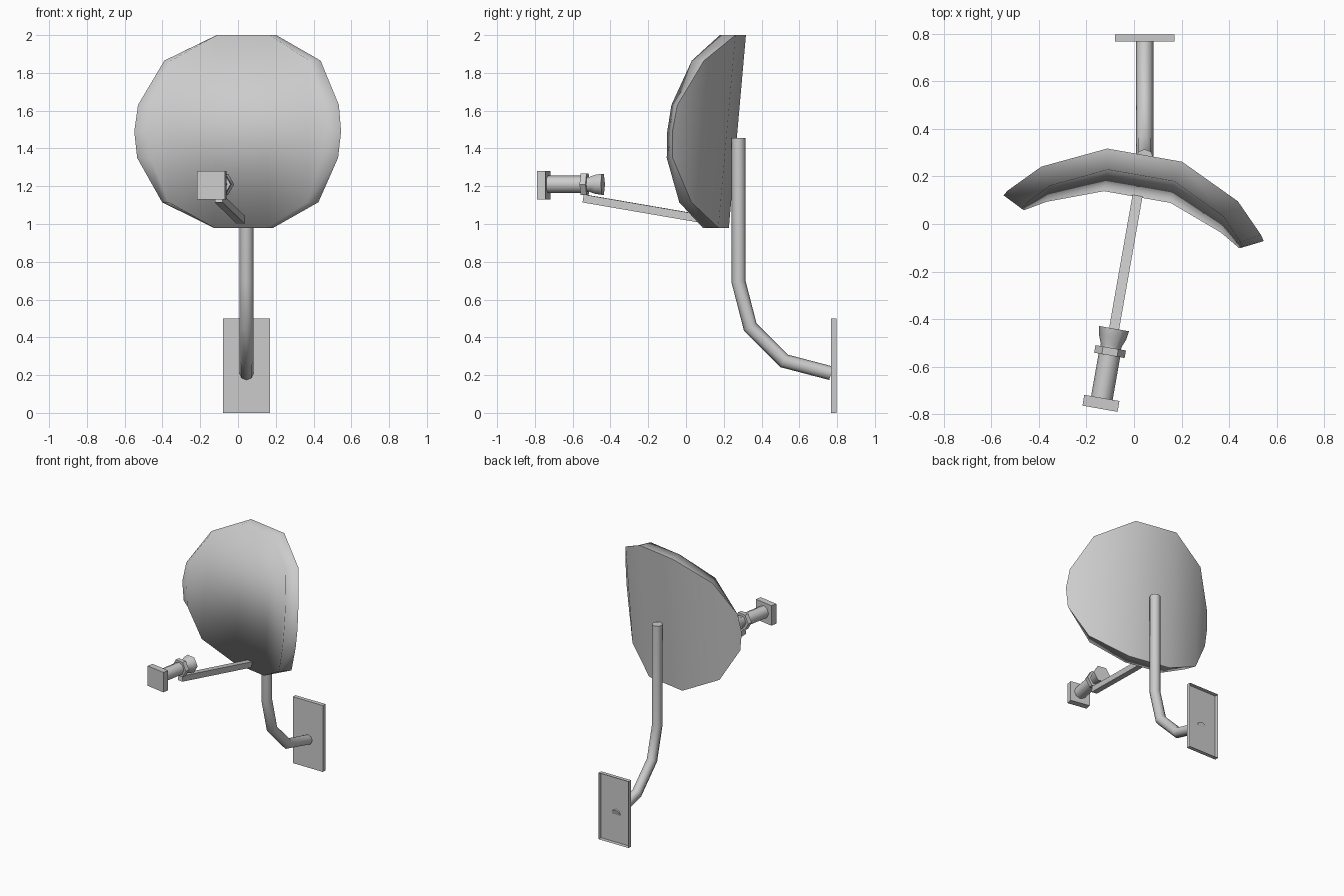
import bpy, bmesh
from math import sin, cos, pi, radians
from mathutils import Matrix, Vector

if "Cube" in bpy.data.objects:
    bpy.data.objects.remove(bpy.data.objects["Cube"])

grey = bpy.data.materials.new("painted_grey")
grey.use_nodes = True
grey.diffuse_color = (0.6, 0.6, 0.6, 1)
grey.node_tree.nodes["Principled BSDF"].inputs["Base Color"].default_value = (0.6, 0.6, 0.6, 1)

# The dish, arm and receiver are all turned slightly about the vertical
AIM = Matrix.Rotation(radians(-10), 4, 'Z') @ Matrix.Translation((-0.006, 0, 0))


def finish(name, bm, matrix=Matrix(), smooth=None, recalc=True):
    if recalc:
        bmesh.ops.recalc_face_normals(bm, faces=bm.faces[:])
    bm.transform(matrix)
    for f in bm.faces:
        f.smooth = smooth is not None
    mesh = bpy.data.meshes.new(name)
    bm.to_mesh(mesh)
    bm.free()
    if smooth:
        mesh.set_sharp_from_angle(angle=radians(smooth))
    mesh.materials.append(grey)
    obj = bpy.data.objects.new(name, mesh)
    bpy.context.collection.objects.link(obj)
    return obj


def sweep(name, path, radii, sides, matrix, phase=0.0, smooth=None):
    """Tube along (y, z) points with mitred corners and capped ends."""
    bm = bmesh.new()
    pts = [Vector((0, y, z)) for y, z in path]
    rings = []
    for i, p in enumerate(pts):
        before = (p - pts[i - 1]).normalized() if i else (pts[1] - p).normalized()
        after = (pts[i + 1] - p).normalized() if i < len(pts) - 1 else before
        t = (before + after).normalized()
        n = Vector((0, -t.z, t.y)) / t.dot(after)
        angles = [phase + 2 * pi * k / sides for k in range(sides)]
        rings.append([bm.verts.new(p + radii[i] * (Vector((cos(a), 0, 0)) + n * sin(a)))
                      for a in angles])
    for a, b in zip(rings, rings[1:]):
        for k in range(sides):
            j = (k + 1) % sides
            bm.faces.new((a[k], a[j], b[j], b[k]))
    bm.faces.new(rings[0])
    bm.faces.new(rings[-1])
    return finish(name, bm, matrix, smooth)


def box(name, size, centre, matrix=Matrix(), open_back=False):
    bm = bmesh.new()
    bmesh.ops.create_cube(bm, size=1)
    if open_back:
        back = [f for f in bm.faces if f.normal.y > 0.9]
        bmesh.ops.delete(bm, geom=back, context='FACES_ONLY')
    local = Matrix.Translation(centre) @ Matrix.Diagonal((*size, 1))
    return finish(name, bm, matrix @ local, recalc=False)


# Dish: thick sheet curved sideways, cut to a rounded outline and leaning back
def dish():
    # x, y, height from middle, inward shift and forward shift of the front skin
    half = [(0.16, 0.247, 0.51, 0.018, 0.087), (0.42, 0.136, 0.375, 0.048, 0.074),
            (0.54, 0.035, 0.14, 0.080, 0.046), (0.556, 0.024, 0, 0.086, 0.043)]
    right = half + [(x, y, -h, i, f) for x, y, h, i, f in half[-2::-1]]
    ring = [(1, p) for p in right] + [(-1, p) for p in reversed(right)]
    bm = bmesh.new()
    back, front = [], []
    for side, (x, y, h, shift, forward) in ring:
        lean, z = 0.09 * h, 1.49 + h
        back.append(bm.verts.new((side * x, y + lean, z)))
        front.append(bm.verts.new((side * (x - shift), y - forward + lean, z)))
    strips = [(0, 6, 7, 13)]
    for s in (0, 7):
        strips += [(s, s + 1, s + 5, s + 6), (s + 1, s + 2, s + 4, s + 5), (s + 2, s + 3, s + 4)]
    for skin in (back, front):
        for strip in strips:
            bm.faces.new([skin[i] for i in strip])
    for i in range(14):
        j = (i + 1) % 14
        bm.faces.new((back[i], back[j], front[j], front[i]))
        bm.edges.get((back[i], back[j])).smooth = False
    finish("dish", bm, AIM, smooth=0)


dish()

# Arm and receiver
sweep("receiver_arm", [(-0.55, 1.135), (0.17, 1.013)], [0.03] * 2, 4, AIM, phase=pi / 4)
box("receiver_box", (0.15, 0.046, 0.15), (0, -0.767, 1.205), AIM)
Z = 1.21
sweep("receiver_tube", [(-0.745, Z), (-0.55, Z)], [0.046] * 2, 8, AIM, smooth=50)
sweep("receiver_collar", [(-0.562, Z), (-0.53, Z)], [0.065] * 2, 6, AIM, smooth=50)
sweep("feed_horn", [(-0.54, Z), (-0.52, Z), (-0.485, Z), (-0.448, Z)],
      [0.044, 0.044, 0.058, 0.064], 6, AIM, smooth=65)

# Bent mast and wall plate
MAST = Matrix.Translation((0.045, 0, 0))
sweep("mast", [(0.278, 1.455), (0.278, 0.695), (0.34, 0.455), (0.52, 0.275), (0.768, 0.21)],
      [0.037] * 5, 8, MAST, smooth=50)
box("wall_plate", (0.25, 0.03, 0.5), (0.045, 0.782, 0.25), open_back=True)
